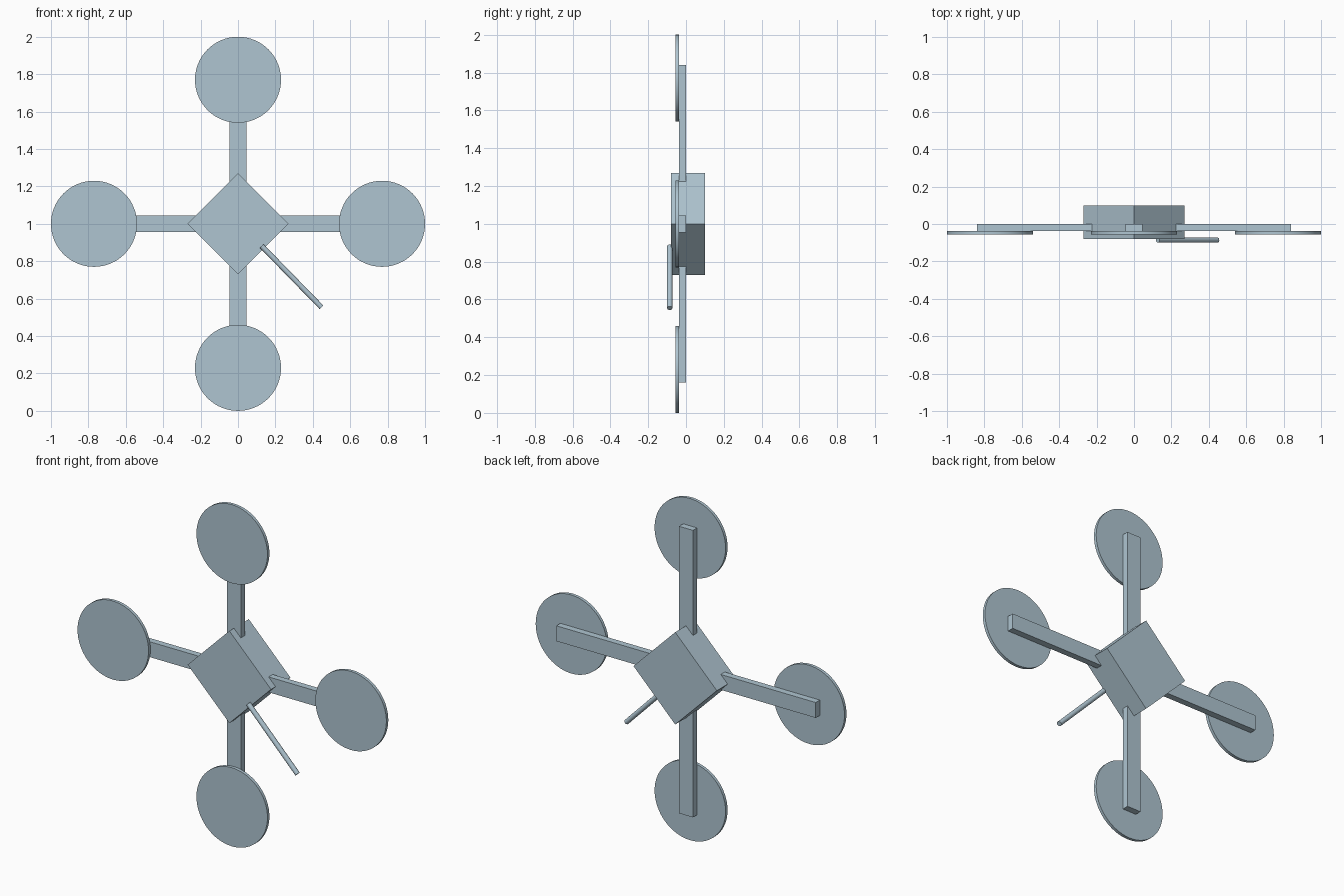
import bpy
import math
from mathutils import Vector

cube = bpy.data.objects.get("Cube")
if cube:
    bpy.data.objects.remove(cube, do_unlink=True)

COLOUR = (0.43, 0.56, 0.64, 1.0)
CENTRE = Vector((0, 0, 1))

paint = bpy.data.materials.new("pale_blue_grey")
paint.use_nodes = True
paint.diffuse_color = COLOUR
paint.node_tree.nodes["Principled BSDF"].inputs["Base Color"].default_value = COLOUR


def finish(name):
    obj = bpy.context.object
    obj.name = name
    obj.data.materials.append(paint)
    return obj


def box(name, location, size, turn=0):
    """Box turned about the front-to-back axis."""
    bpy.ops.mesh.primitive_cube_add(size=1, location=location, rotation=(0, turn, 0))
    obj = finish(name)
    obj.scale = size
    return obj


def rod(name, start, end, radius, sides):
    """Smooth-sided cylinder between two points."""
    start, end = Vector(start), Vector(end)
    axis = end - start
    bpy.ops.mesh.primitive_cylinder_add(
        vertices=sides, radius=radius, depth=axis.length, location=(start + end) / 2,
        rotation=axis.to_track_quat("Z", "Y").to_euler())
    obj = finish(name)
    bpy.ops.object.shade_smooth_by_angle(angle=math.radians(30))
    return obj


# Square body standing on its corner
side = 0.27 * math.sqrt(2)
box("body", (0, 0.01, 1), (side, 0.18, side), math.pi / 4)

# Four arms, each with a round disc on the front of its tip
for i, label in enumerate(("left", "lower", "right", "upper")):
    turn = i * math.pi / 2
    outward = Vector((math.cos(turn), 0, -math.sin(turn)))
    box(label + "_arm", CENTRE + outward * 0.47 + Vector((0, -0.019, 0)),
        (0.74, 0.038, 0.09), turn)
    hub = CENTRE + outward * 0.77
    rod(label + "_disc", hub + Vector((0, -0.038, 0)), hub + Vector((0, -0.056, 0)), 0.23, 64)

# Thin slanted rod across the front of the body
rod("front_rod", (0.127, -0.086, 0.881), (0.446, -0.086, 0.554), 0.014, 16)
